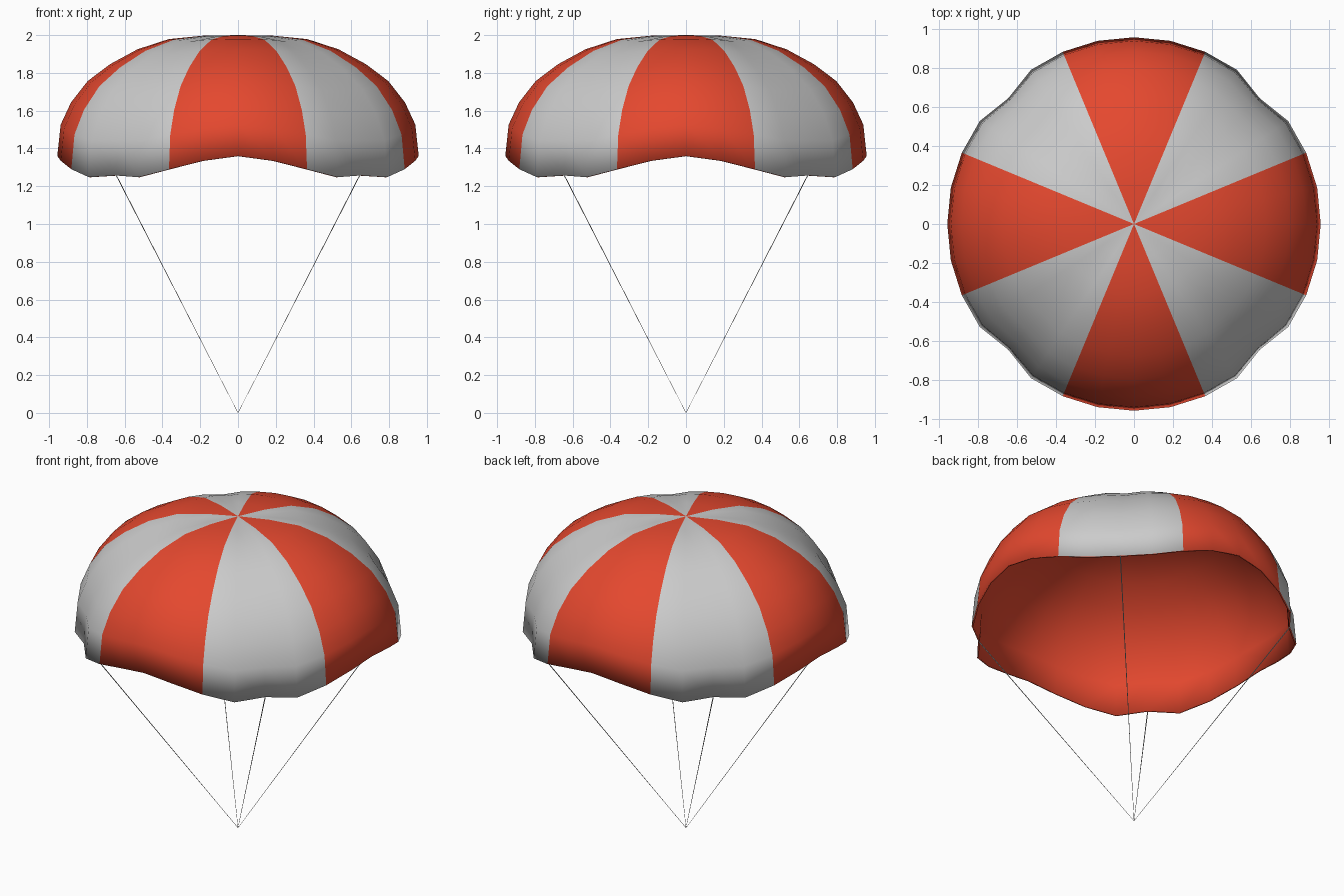
import bpy, bmesh
from math import sin, cos, pi, radians
from mathutils import Vector

if "Cube" in bpy.data.objects:
    bpy.data.objects.remove(bpy.data.objects["Cube"])

red = bpy.data.materials.new("red_cloth")
red.diffuse_color = (0.78, 0.065, 0.028, 1)
red.use_nodes = True
red.node_tree.nodes["Principled BSDF"].inputs["Base Color"].default_value = red.diffuse_color

SEG, ROWS, R = 32, 8, 0.957
# height of each row, as a fraction from rim (0) to crown (1)
HEIGHT = [1, 0.995, 0.967, 0.883, 0.76, 0.62, 0.443, 0.26, 0]
# rim height and inward dip, from the middle of a red panel to the middle of a grey one
RIM_Z = [1.36, 1.335, 1.29, 1.248, 1.257]
DIP = [0, 0, 0.002, 0.007, 0.046]


def fold(i):
    """Mirror a segment number into the 0..4 half-panel range."""
    k = i % 8
    return min(k, 8 - k)


def canopy_point(i, row):
    t, a, k = row / ROWS * pi / 2, 2 * pi * i / SEG, fold(i)
    d = DIP[k] * row / ROWS
    r = (R - d) * sin(t)
    z = RIM_Z[k] + (2 - RIM_Z[k]) * HEIGHT[row] - d * cos(t)
    return Vector((r * cos(a), r * sin(a), z))


# canopy: eight alternating panels, red lining
bm = bmesh.new()
crown = bm.verts.new((0, 0, 2))
rows = [[bm.verts.new(canopy_point(i, j)) for i in range(SEG)] for j in range(1, ROWS + 1)]
for i in range(SEG):
    n = (i + 1) % SEG
    faces = [bm.faces.new((crown, rows[0][i], rows[0][n]))]
    for up, low in zip(rows, rows[1:]):
        faces.append(bm.faces.new((up[i], low[i], low[n], up[n])))
    for f in faces:
        f.material_index = 1 if ((i + 2) // 4) % 2 == 0 else 0
        f.smooth = True
mesh = bpy.data.meshes.new("canopy")
bm.to_mesh(mesh)
bm.free()
mesh.materials.append(None)
mesh.materials.append(red)
canopy = bpy.data.objects.new("canopy", mesh)
bpy.context.collection.objects.link(canopy)
solid = canopy.modifiers.new("cloth_thickness", "SOLIDIFY")
solid.thickness = 0.01
solid.offset = -1
solid.material_offset = 1
solid.material_offset_rim = 1

# four thin lines from the grey panels down to one point
for n in range(4):
    top = canopy_point(4 + 8 * n, ROWS) * 0.998
    bpy.ops.mesh.primitive_cone_add(vertices=4, radius1=0.001, radius2=0.003,
                                    depth=top.length, location=top / 2)
    line = bpy.context.object
    line.name = f"suspension_line_{n + 1}"
    line.rotation_euler = top.to_track_quat("Z", "Y").to_euler()
